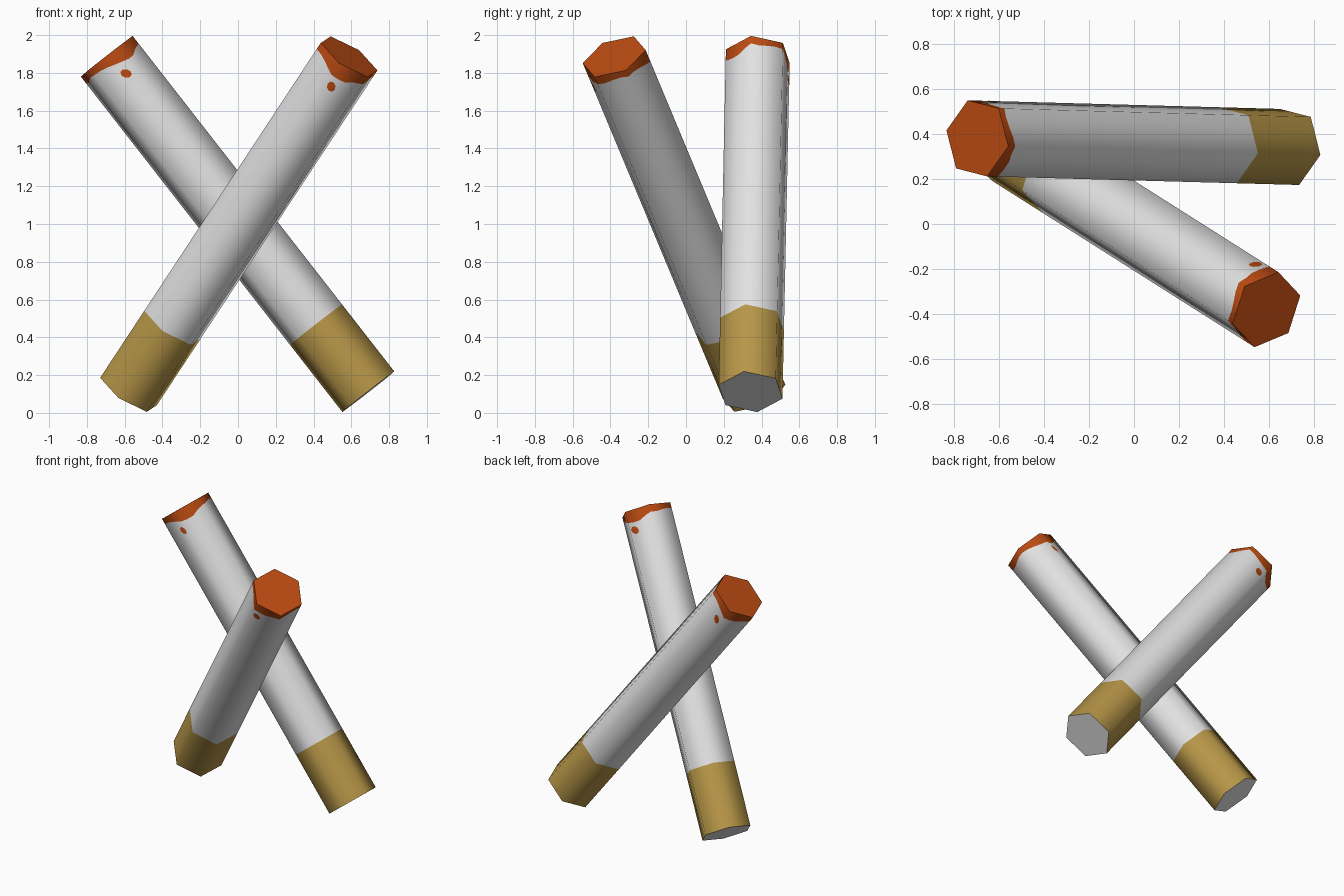
import bpy
import math
from mathutils import Vector

if "Cube" in bpy.data.objects:
    bpy.data.objects.remove(bpy.data.objects["Cube"])


def material(name, rgb):
    m = bpy.data.materials.new(name)
    m.diffuse_color = (*rgb, 1)
    m.use_nodes = True
    m.node_tree.nodes["Principled BSDF"].inputs["Base Color"].default_value = m.diffuse_color
    return m


MATS = [material("burnt_orange", (0.50, 0.070, 0.006)),
        material("white_paper", (0.77, 0.77, 0.77)),
        material("tan_filter", (0.48, 0.31, 0.065))]
R, SPLIT = 0.178, 4            # hexagon radius, columns per hexagon side
N = 6 * SPLIT
# ragged ember depth around half the rim (repeats on the other half)
EMBER = [.05, .062, .083, .085, .078, .066, .053, .043, .041, .037, .043, .052]


def rolled_stick(name, bottom, top, ref, spot_at):
    bottom, top, ref = Vector(bottom), Vector(top), Vector(ref)
    axis = (top - bottom).normalized()
    length = (top - bottom).length
    u = (ref - axis * ref.dot(axis)).normalized()
    w = u.cross(axis)

    def corner(i):
        a = math.radians(60 * i)
        return (u * math.cos(a) + w * math.sin(a)) * R

    def rim(t):                # t counts hexagon sides
        i = math.floor(t)
        return corner(i).lerp(corner(i + 1), t - i)

    verts, faces, mats = [], [], []
    # rings: tip, ragged ember edge, filter seam, filter end
    for ring in range(4):
        for k in range(N):
            q = (0, EMBER[k % len(EMBER)], length * 0.8, length)[ring]
            verts.append(top - axis * q + rim(k / SPLIT))
    for ring in range(3):
        for k in range(N):
            a, b = ring * N + k, ring * N + (k + 1) % N
            faces.append((a, b, b + N, a + N))
            mats.append(ring)
    # small scorch spots, one on each half
    for half in (0, 3):
        start = len(verts)
        mid = spot_at + half
        side = (corner(math.floor(mid)) + corner(math.floor(mid) + 1)).normalized()
        for j in range(8):
            a = math.tau * j / 8
            t = mid - 0.15 * math.cos(a)
            q = 0.138 - 0.027 * math.sin(a) + 0.008 * math.cos(a)
            verts.append(top - axis * q + rim(t) + side * 0.002)
        ids = list(range(start, start + 8))
        n = (verts[ids[2]] - verts[ids[0]]).cross(verts[ids[4]] - verts[ids[2]])
        faces.append(ids if n.dot(side) > 0 else ids[::-1])
        mats.append(0)
    # flat ends
    faces.append(list(range(N))[::-1])
    mats.append(0)
    faces.append(list(range(3 * N, 4 * N)))
    mats.append(1)

    me = bpy.data.meshes.new(name)
    me.from_pydata(verts, [], faces)
    for m in MATS:
        me.materials.append(m)
    # smooth round sides, hard ends
    normals = [Vector((0, 0, 1))] * len(me.loops)
    for p in me.polygons:
        p.material_index = mats[p.index]
        p.use_smooth = True
        flat = p.index >= len(faces) - 2
        for li in p.loop_indices:
            r = me.vertices[me.loops[li].vertex_index].co - top
            r = r - axis * r.dot(axis)
            normals[li] = p.normal.copy() if flat else r.normalized()
    me.normals_split_custom_set([tuple(n) for n in normals])
    ob = bpy.data.objects.new(name, me)
    bpy.context.collection.objects.link(ob)
    return ob


# back stick leans left, front stick leans right and forward
rolled_stick("back_stick", (0.69, 0.342, 0.112), (-0.695, 0.38, 1.888),
             (0.135, -0.035, 0.108), 1.18)
rolled_stick("front_stick", (-0.58, 0.36, 0.113), (0.588, -0.38, 1.886),
             (-0.098, 0.105, 0.11), 0.8)
